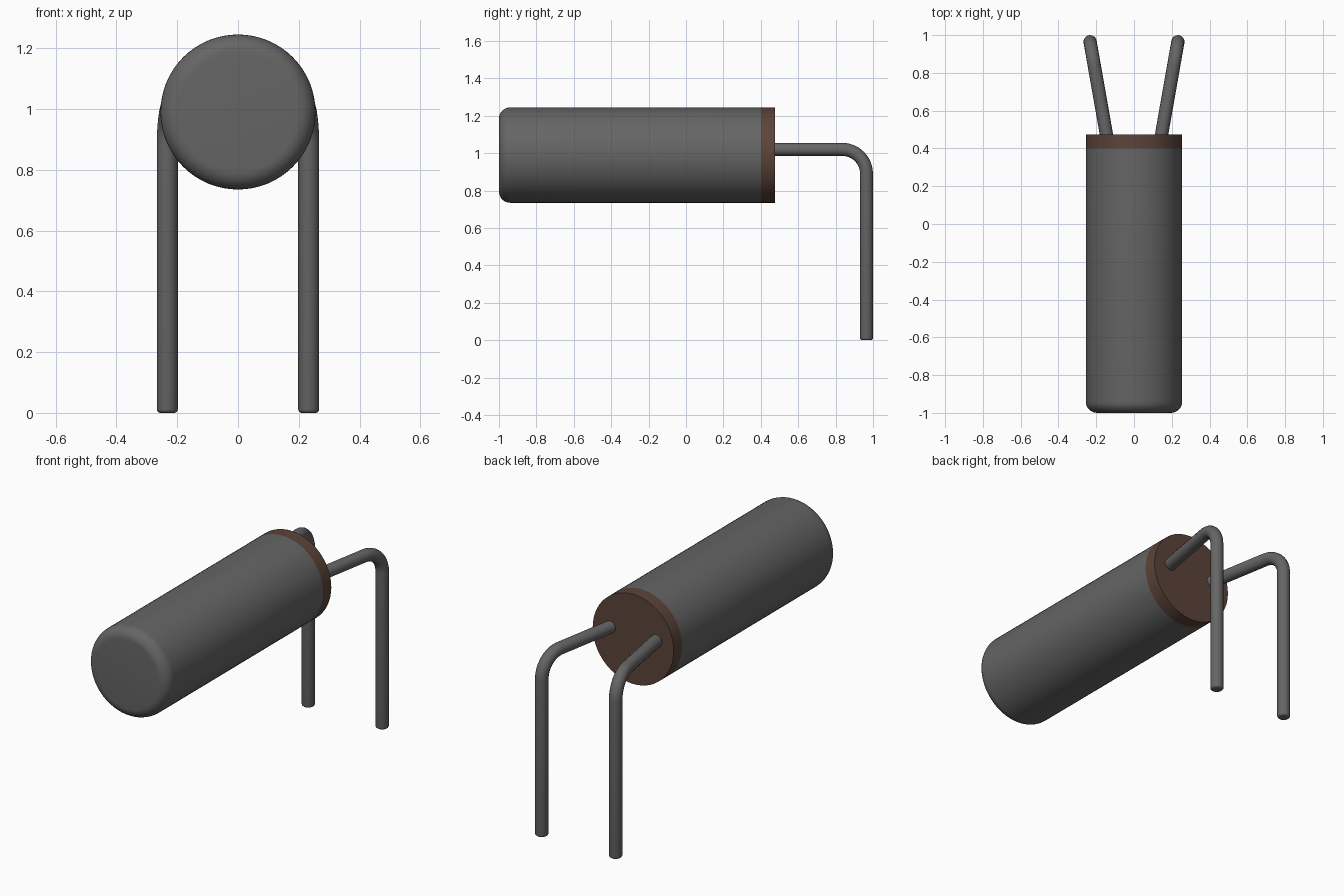
import bpy, bmesh, math
from mathutils import Vector

cube = bpy.data.objects.get("Cube")
if cube:
    bpy.data.objects.remove(cube, do_unlink=True)


def material(name, rgb):
    m = bpy.data.materials.new(name)
    m.use_nodes = True
    m.diffuse_color = (*rgb, 1)
    bsdf = m.node_tree.nodes["Principled BSDF"]
    bsdf.inputs["Base Color"].default_value = (*rgb, 1)
    bsdf.inputs["Roughness"].default_value = 0.5
    return m


GREY = material("dark grey metal", (0.13, 0.13, 0.13))
BROWN = material("brown base", (0.105, 0.058, 0.041))
AXIS_Z, RADIUS, SEGMENTS = 0.99, 0.255, 64


def finish(obj):
    bpy.ops.object.select_all(action='DESELECT')
    obj.select_set(True)
    bpy.context.view_layer.objects.active = obj
    if obj.type == 'CURVE':
        bpy.ops.object.convert(target='MESH')
        obj = bpy.context.view_layer.objects.active
    bpy.ops.object.shade_smooth_by_angle(angle=math.radians(40))


def lathe(name, profile, mat):
    """Closed solid turned about the y axis from (radius, y) points."""
    bm = bmesh.new()
    rings = []
    for r, y in profile:
        angles = [2 * math.pi * i / SEGMENTS for i in range(SEGMENTS)]
        rings.append([bm.verts.new((r * math.cos(a), y, AXIS_Z + r * math.sin(a)))
                      for a in angles])
    for a, b in zip(rings, rings[1:]):
        for i in range(SEGMENTS):
            j = (i + 1) % SEGMENTS
            bm.faces.new((a[i], a[j], b[j], b[i]))
    bm.faces.new(rings[0])
    bm.faces.new(rings[-1])
    bmesh.ops.recalc_face_normals(bm, faces=bm.faces)
    mesh = bpy.data.meshes.new(name)
    bm.to_mesh(mesh)
    bm.free()
    mesh.materials.append(mat)
    obj = bpy.data.objects.new(name, mesh)
    bpy.context.collection.objects.link(obj)
    finish(obj)


# Can with a rounded front edge
FILLET = 0.06
steps = [math.pi / 2 * i / 8 for i in range(9)]
can = [(RADIUS - FILLET + FILLET * math.sin(t), -1 + FILLET * (1 - math.cos(t))) for t in steps]
lathe("can", can + [(RADIUS, 0.40)], GREY)

# Base disc closing the back of the can
lathe("base_disc", [(RADIUS, 0.40), (RADIUS, 0.475)], BROWN)

# Bent wire leads: splayed outward, then turned straight down
LEAD_R, BEND = 0.035, 0.13
for name, side in (("left_lead", 1), ("right_lead", -1)):
    start = Vector((side * 0.140, 0.44, 1.02))
    corner = Vector((side * 0.2325, 0.965, 1.02))
    out = (corner - start).normalized()
    down = Vector((0, 0, -1))
    centre = corner - out * BEND + down * BEND
    points = [(start, 1)]
    for i in range(13):
        t = math.pi / 2 * i / 12
        points.append((centre + BEND * (out * math.sin(t) - down * math.cos(t)), 1))
    # Slightly rounded tip
    for i in range(5):
        t = math.pi / 2 * i / 4
        z = 0.012 * (1 - math.sin(t))
        points.append((Vector((corner.x, corner.y, z)), 0.66 + 0.34 * math.cos(t)))

    curve = bpy.data.curves.new(name, 'CURVE')
    curve.dimensions = '3D'
    curve.bevel_depth = LEAD_R
    curve.bevel_resolution = 6
    curve.use_fill_caps = True
    spline = curve.splines.new('POLY')
    spline.points.add(len(points) - 1)
    for p, (co, radius) in zip(spline.points, points):
        p.co = (*co, 1)
        p.radius = radius
    curve.materials.append(GREY)
    lead = bpy.data.objects.new(name, curve)
    bpy.context.collection.objects.link(lead)
    finish(lead)
